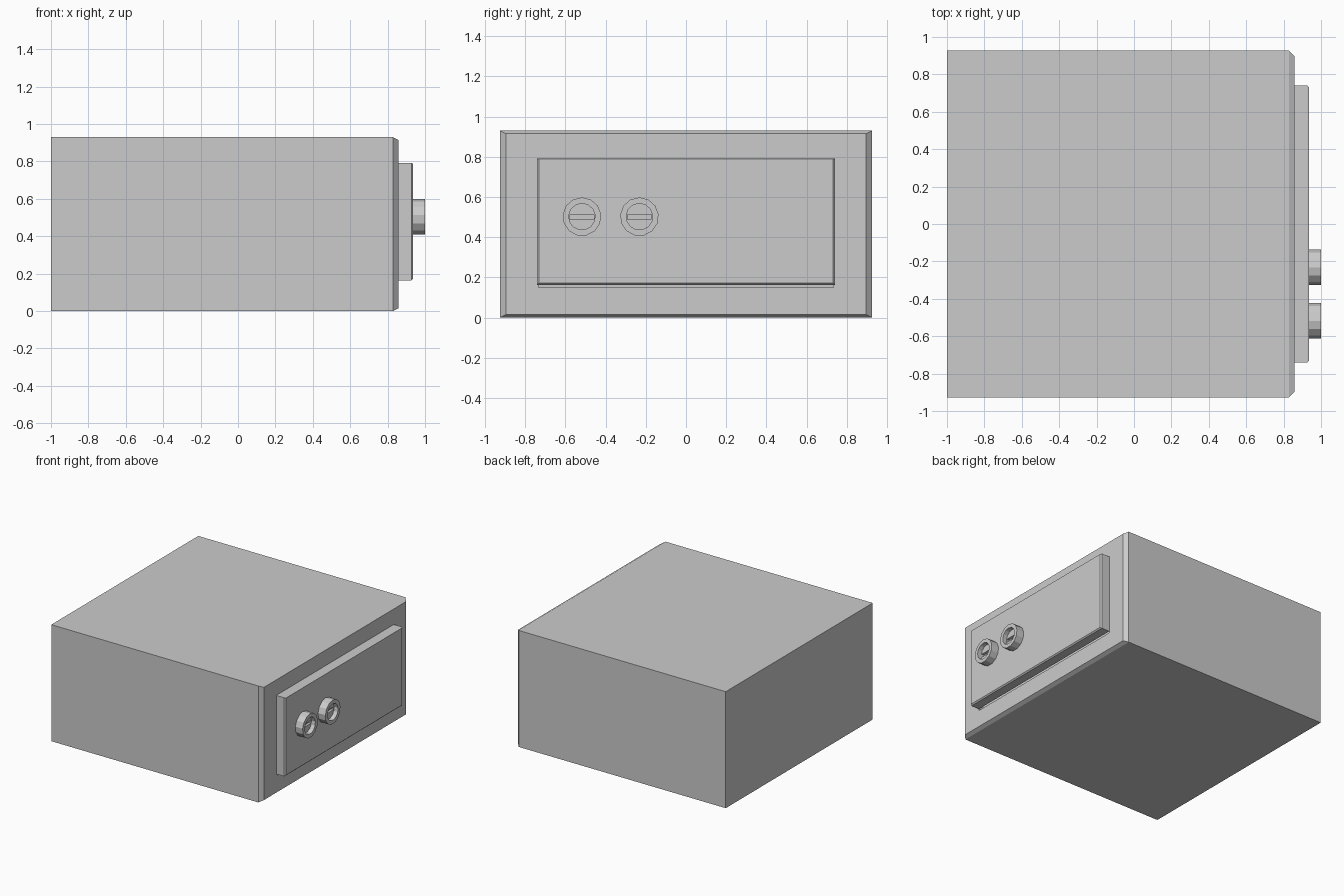
import bpy, bmesh, math

if "Cube" in bpy.data.objects:
    bpy.data.objects.remove(bpy.data.objects["Cube"])


def finish(name, bm):
    bmesh.ops.recalc_face_normals(bm, faces=bm.faces)
    mesh = bpy.data.meshes.new(name)
    bm.to_mesh(mesh)
    bm.free()
    obj = bpy.data.objects.new(name, mesh)
    bpy.context.collection.objects.link(obj)
    return obj


def rect(x, y, z0, z1):
    return [(x, -y, z0), (x, y, z0), (x, y, z1), (x, -y, z1)]


def circle(x, cy, cz, r, n=13):
    return [(x, cy + r * math.sin(2 * math.pi * i / n),
             cz + r * math.cos(2 * math.pi * i / n)) for i in range(n)]


def loft(name, sections):
    """Skin equal-length loops one after another and cap both ends."""
    bm = bmesh.new()
    rings = [[bm.verts.new(p) for p in s] for s in sections]
    for a, b in zip(rings, rings[1:]):
        for i in range(len(a)):
            j = (i + 1) % len(a)
            bm.faces.new((a[i], a[j], b[j], b[i]))
    bm.faces.new(rings[0])
    bm.faces.new(rings[-1])
    return finish(name, bm)


# Cabinet with chamfered front rim and a shallow door recess
loft("cabinet", [
    rect(-1.0, 0.927, 0.0, 0.93),
    rect(0.828, 0.927, 0.0, 0.93),
    rect(0.857, 0.897, 0.015, 0.915),
    rect(0.857, 0.735, 0.15, 0.78),
    rect(0.82, 0.735, 0.15, 0.78),
])

# Raised door with a fine edge bevel
loft("door", [
    rect(0.857, 0.741, 0.163, 0.791),
    rect(0.927, 0.741, 0.163, 0.791),
    rect(0.936, 0.732, 0.172, 0.788),
])

# Two round locks: raised collar, sunken plug and key slot
for n, y in enumerate((-0.518, -0.232), 1):
    z = 0.502
    lock = loft(f"lock_{n}", [
        circle(0.93, y, z, 0.096),
        circle(1.0, y, z, 0.096),
        circle(1.0, y, z, 0.066),
        circle(0.965, y, z, 0.066),
    ])
    slot = loft(f"key_slot_cutter_{n}", [
        [(x, y - 0.06, z - 0.015), (x, y + 0.06, z - 0.012),
         (x, y + 0.06, z + 0.01), (x, y - 0.06, z + 0.01)]
        for x in (0.945, 0.99)
    ])
    slot.hide_render = True
    slot.hide_viewport = True
    cut = lock.modifiers.new("key_slot", 'BOOLEAN')
    cut.operation = 'DIFFERENCE'
    cut.solver = 'EXACT'
    cut.object = slot
